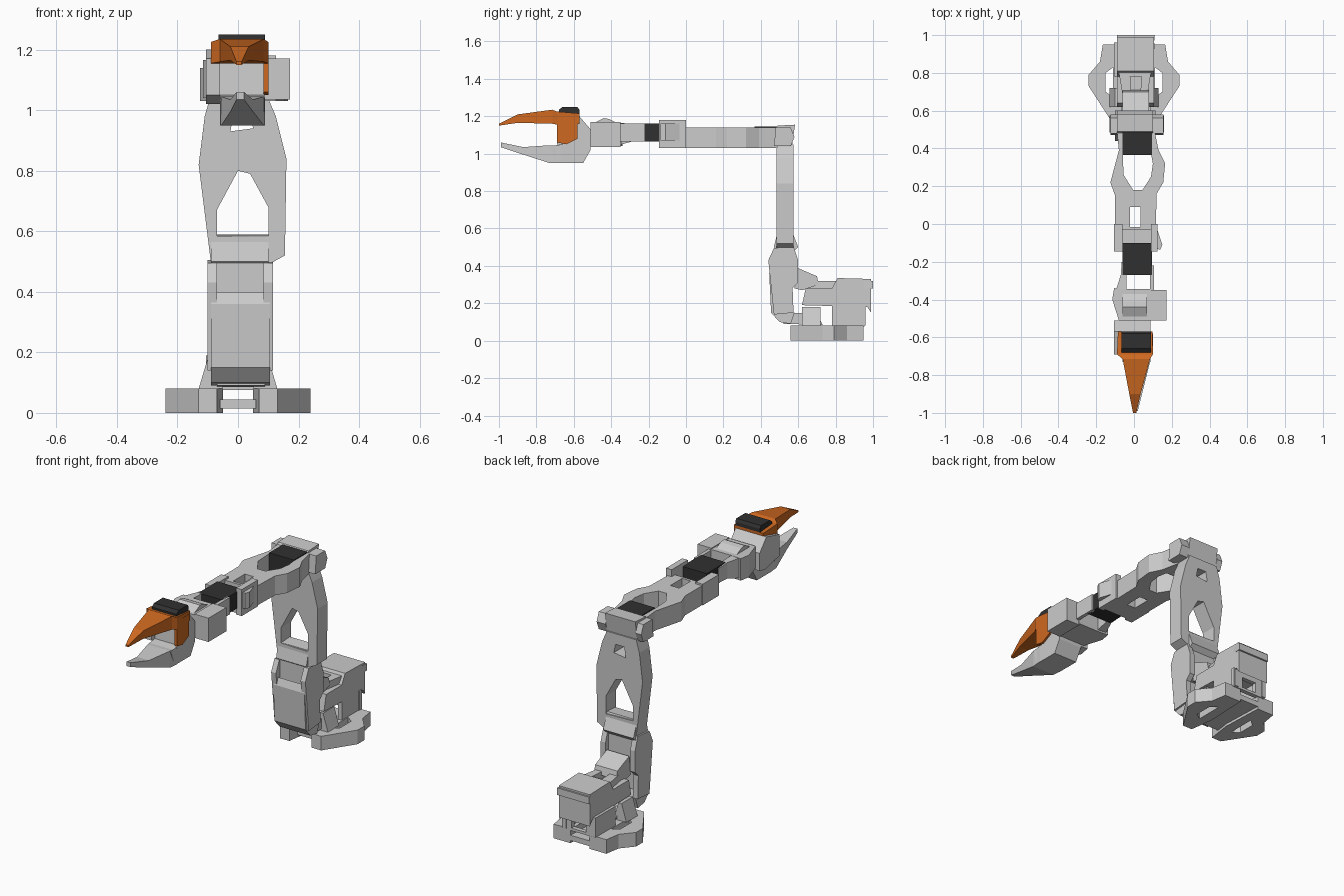
import bpy, bmesh
from mathutils import Vector


def material(name, rgb):
    m = bpy.data.materials.new(name)
    m.diffuse_color = (*rgb, 1)
    return m


ORANGE = material("orange", (0.62, 0.14, 0.015))
BLACK = material("black", (0.03, 0.03, 0.03))


def finish(name, bm, mat):
    bmesh.ops.recalc_face_normals(bm, faces=bm.faces)
    me = bpy.data.meshes.new(name)
    bm.to_mesh(me)
    bm.free()
    ob = bpy.data.objects.new(name, me)
    bpy.context.collection.objects.link(ob)
    if mat:
        me.materials.append(mat)
    return ob


def prism(name, axis, lo, hi, outline, holes=(), mat=None):
    """Extrude an outline with holes along an axis: x uses (y,z), y uses (x,z), z uses (x,y)."""
    place = {"x": lambda a, b: (lo, a, b), "y": lambda a, b: (a, lo, b), "z": lambda a, b: (a, b, lo)}[axis]
    bm = bmesh.new()
    for loop in (outline, *holes):
        vs = [bm.verts.new(place(a, b)) for a, b in loop]
        for i, v in enumerate(vs):
            bm.edges.new((v, vs[i - 1]))
    bmesh.ops.triangle_fill(bm, use_beauty=True, edges=bm.edges[:])
    ext = bmesh.ops.extrude_face_region(bm, geom=bm.faces[:], use_keep_orig=True)
    step = Vector([(hi - lo) * (axis == k) for k in "xyz"])
    bmesh.ops.translate(bm, vec=step, verts=[g for g in ext["geom"] if isinstance(g, bmesh.types.BMVert)])
    return finish(name, bm, mat)


def loft(name, sections, mat=None):
    """Join rectangles (y, x0, x1, z0, z1) along y."""
    bm = bmesh.new()
    rings = [[bm.verts.new(p) for p in ((a, y, c), (b, y, c), (b, y, d), (a, y, d))]
             for y, a, b, c, d in sections]
    for r, s in zip(rings, rings[1:]):
        for i in range(4):
            bm.faces.new((r[i - 1], r[i], s[i], s[i - 1]))
    bm.faces.new(rings[0])
    bm.faces.new(rings[-1])
    return finish(name, bm, mat)


def box(name, x0, x1, y0, y1, z0, z1, mat=None):
    return loft(name, [(y0, x0, x1, z0, z1), (y1, x0, x1, z0, z1)], mat)


def flip(points):
    return [(-x, y) for x, y in points]


# Base: two feet with slots, joined by a low strip and a windowed back wall
foot = [(.05, .70), (.07, .56), (.13, .56), (.24, .73), (.24, .79), (.18, .86), (.165, .95), (.06, .95)]
slot = [(.11, .67), (.15, .70), (.15, .80), (.11, .83)]
for side, f in (("right", lambda p: p), ("left", flip)):
    prism(f"base_foot_{side}", "z", 0, .08, f(foot), [f(slot)])
    s = 1 if side == "right" else -1
    prism(f"base_gusset_{side}", "y", .62, .72,
          [(s * x, z) for x, z in ((.05, .08), (.13, .08), (.10, .18), (.08, .18))])
    box(f"base_side_wall_{side}", *sorted((s * .08, s * .105)), .78, .96, .08, .19)
box("base_strip", -.06, .06, .62, .95, .015, .045)
prism("base_back_wall", "y", .93, .955, [(-.1, .075), (.11, .075), (.11, .19), (-.1, .19)],
      [[(-.04, .09), (.05, .09), (.05, .15), (-.04, .15)]])

# Turntable motor housing
prism("turntable_motor", "x", -.09, .105,
      [(.62, .19), (.97, .18), (.99, .15), (.99, .33), (.81, .335), (.78, .28), (.64, .28)])
prism("motor_top_frame", "z", .28, .32, [(-.09, 1), (.11, 1), (.09, .80), (.06, .62), (-.05, .62), (-.08, .80)],
      [[(-.01, .64), (.03, .64), (.04, .78), (-.02, .78)]])

# Shoulder: front panel, lower tongue, side cheeks and rear bracket
prism("shoulder_panel", "x", -.09, .105,
      [(.455, .15), (.50, .10), (.56, .09), (.58, .15), (.49, .15), (.49, .38), (.46, .40), (.445, .36)])
prism("shoulder_tongue", "x", -.07, .09, [(.52, .09), (.73, .085), (.70, .145), (.52, .15)])
cheek = [(.47, .14), (.575, .15), (.57, .28), (.60, .31), (.60, .43), (.575, .505), (.47, .495), (.44, .43)]
box("shoulder_motor", -.07, .09, .475, .575, .34, .50)
for name, x0, x1 in (("left", -.10, -.07), ("right", .085, .115)):
    prism(f"shoulder_cheek_{name}", "x", x0, x1, cheek)
prism("shoulder_rear_bracket", "x", -.06, .08, [(.58, .28), (.62, .27), (.71, .30), (.70, .345), (.595, .39)])

# Upper arm with a pointed window and a small upper slot
prism("upper_arm", "y", .485, .575,
      [(-.09, .50), (.10, .49), (.155, .52), (.16, .84), (.125, .98), (.095, 1.05), (-.09, 1.05),
       (-.11, .98), (-.13, .82)],
      [[(-.07, .585), (.10, .58), (.10, .68), (.04, .79), (0, .80), (-.07, .67)],
       [(-.025, .93), (.05, .94), (.04, .99), (-.015, .99)]])
prism("upper_arm_root", "x", -.09, .10, [(.47, .50), (.50, .47), (.57, .47), (.60, .50), (.565, .59), (.49, .585)])

# Elbow
prism("elbow_block", "x", -.09, .10, [(.48, 1.03), (.565, 1.03), (.583, 1.155), (.49, 1.15), (.475, 1.13)])
for name, x0, x1 in (("left", -.125, -.09), ("right", .10, .155)):
    prism(f"elbow_ear_{name}", "x", x0, x1, [(.47, 1.04), (.56, 1.04), (.58, 1.09), (.56, 1.14), (.48, 1.14)])
box("elbow_motor", -.06, .095, .365, .49, 1.04, 1.145, BLACK)

# Forearm with two windows
prism("forearm", "z", 1.03, 1.14,
      [(-.09, .49), (-.08, .39), (-.125, .22), (-.10, .15), (-.10, -.03), (.115, -.03), (.12, .16),
       (.155, .22), (.165, .32), (.13, .39), (.11, .49)],
      [[(-.06, .375), (-.055, .26), (-.005, .18), (.045, .18), (.09, .25), (.10, .32), (.09, .375)],
       [(-.02, -.015), (.035, -.015), (.035, .09), (-.02, .09)]])

# Wrist pitch: yoke walls, motor and neck
for name, x0, x1 in (("left", -.105, -.06), ("right", .09, .125)):
    box(f"wrist_yoke_{name}", x0, x1, -.145, 0, 1.03, 1.18 if name == "right" else 1.15)
prism("wrist_yoke_tab", "z", 1.07, 1.16, [(.12, -.02), (.15, -.11), (.14, -.135), (.10, -.13)])
box("wrist_floor", -.08, .10, -.13, -.02, 1.03, 1.07)
box("wrist_motor", -.06, .095, -.27, -.10, 1.065, 1.16, BLACK)
loft("wrist_neck_left", [(-.38, -.105, -.04, 1.04, 1.165), (-.27, -.07, -.04, 1.07, 1.16),
                         (-.20, -.065, -.04, 1.07, 1.15)])
box("wrist_neck_right", .085, .105, -.37, -.22, 1.065, 1.16)

# Wrist roll block, side motor and ridge
prism("wrist_roll_block", "z", 1.04, 1.165,
      [(-.105, -.34), (-.115, -.40), (-.08, -.51), (.09, -.51), (.09, -.345), (-.04, -.345)])
box("wrist_side_motor", .085, .172, -.51, -.35, 1.035, 1.17)
prism("wrist_ridge", "x", -.06, .07, [(-.50, 1.16), (-.36, 1.16), (-.41, 1.185), (-.44, 1.19)])

# Gripper body, motor and fixed lower jaw
prism("gripper_body", "x", -.06, .088,
      [(-.51, 1.02), (-.55, .95), (-.69, .95), (-.73, 1.04), (-.66, 1.05), (-.65, 1.17), (-.57, 1.2), (-.51, 1.13)])
prism("gripper_left_wall", "x", -.105, -.06,
      [(-.51, 1.03), (-.56, 1.02), (-.69, 1.05), (-.69, 1.17), (-.57, 1.20), (-.51, 1.13)])
loft("lower_jaw", [(-.67, -.06, .09, .95, 1.04), (-.73, -.055, .085, .95, 1.045), (-.87, -.025, .05, .995, 1.035),
                   (-.99, -.005, .02, 1.035, 1.06)])

# Moving upper jaw with hinge strap and cap
loft("upper_jaw", [(-.57, -.085, .098, 1.16, 1.215), (-.69, -.09, .10, 1.155, 1.225), (-.715, -.06, .085, 1.16, 1.235),
                   (-.90, -.025, .035, 1.165, 1.21), (-1.0, -.005, .012, 1.15, 1.16)], ORANGE)
prism("jaw_hinge_strap", "x", .085, .10,
      [(-.58, 1.08), (-.64, 1.05), (-.69, 1.06), (-.69, 1.2), (-.58, 1.2)], mat=ORANGE)
prism("jaw_motor_cap", "x", -.065, .09,
      [(-.57, 1.20), (-.68, 1.21), (-.68, 1.235), (-.66, 1.25), (-.58, 1.25), (-.57, 1.235)], mat=BLACK)
